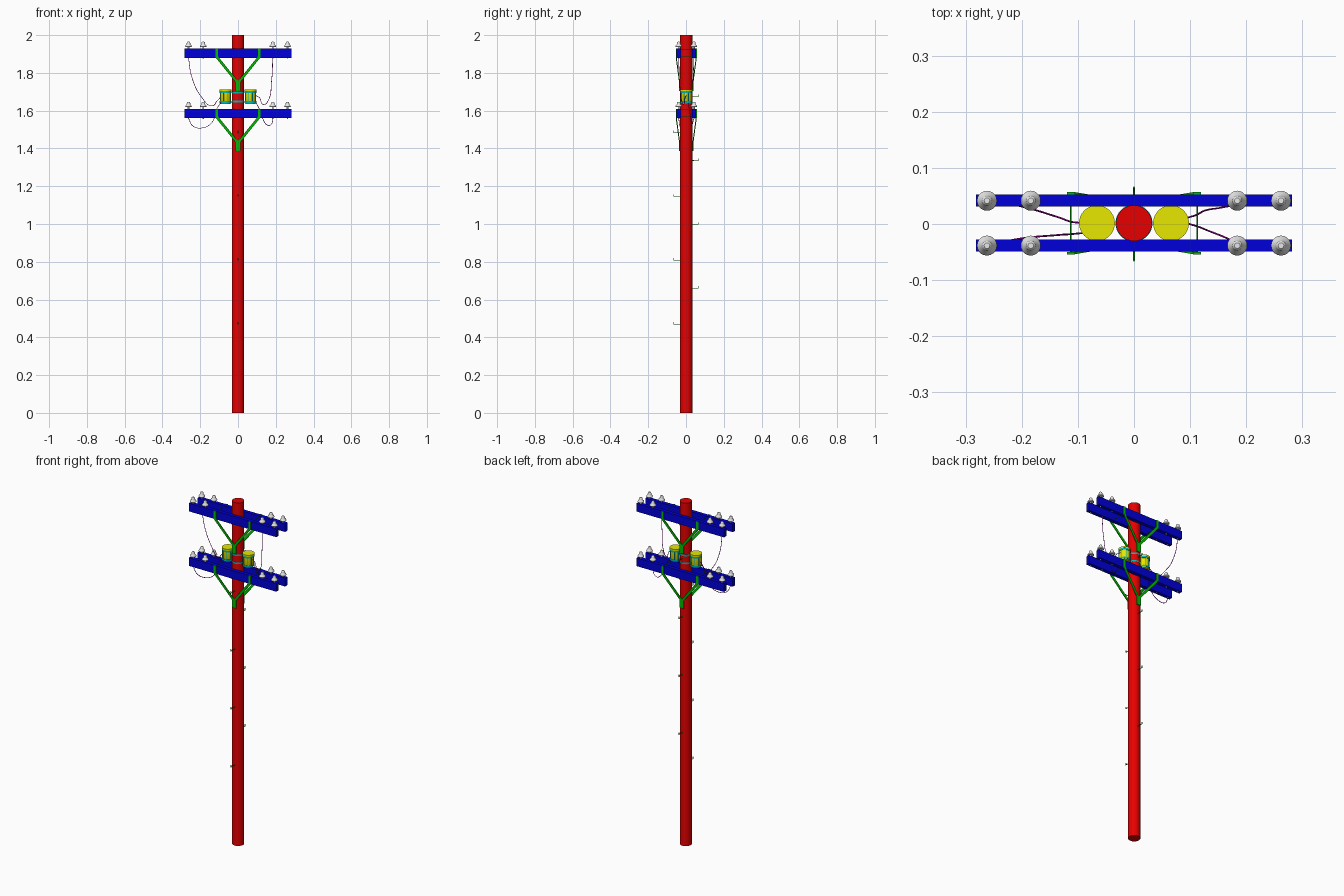
import bpy, bmesh, math
from mathutils import Vector, Matrix

cube = bpy.data.objects.get("Cube")
if cube:
    bpy.data.objects.remove(cube, do_unlink=True)


def material(name, r, g, b):
    m = bpy.data.materials.new(name)
    m.use_nodes = True
    m.diffuse_color = (r, g, b, 1)
    m.node_tree.nodes["Principled BSDF"].inputs["Base Color"].default_value = (r, g, b, 1)
    return m


RED = material("pole red", .8, 0, 0)
BLUE = material("arm blue", 0, 0, .7)
GREEN = material("bracket green", 0, .5, 0)
YELLOW = material("tank yellow", .8, .8, 0)
TEAL = material("band teal", 0, .5, .5)
GREY = material("insulator grey", .8, .8, .8)
PURPLE = material("wire purple", .35, 0, .35)
YC = .0015  # depth of the assembly centre


def finish(name, bm, mat):
    bmesh.ops.recalc_face_normals(bm, faces=bm.faces)
    me = bpy.data.meshes.new(name)
    bm.to_mesh(me)
    bm.free()
    me.materials.append(mat)
    ob = bpy.data.objects.new(name, me)
    bpy.context.collection.objects.link(ob)
    return ob


def lathe(name, profile, loc, mat, sides=32):
    """Revolve (radius, height) points around a vertical axis."""
    bm = bmesh.new()
    rings = []
    for r, z in profile:
        rings.append([bm.verts.new((loc[0] + r * math.cos(a), loc[1] + r * math.sin(a), loc[2] + z))
                      for a in (math.tau * i / sides for i in range(sides))])
    for lo, hi in zip(rings, rings[1:]):
        for i in range(sides):
            j = (i + 1) % sides
            bm.faces.new((lo[i], lo[j], hi[j], hi[i]))
    bm.faces.new(rings[0])
    bm.faces.new(rings[-1])
    ob = finish(name, bm, mat)
    bpy.ops.object.select_all(action='DESELECT')
    ob.select_set(True)
    bpy.context.view_layer.objects.active = ob
    bpy.ops.object.shade_smooth_by_angle(angle=math.radians(40))


def box(name, centre, size, mat):
    bm = bmesh.new()
    bmesh.ops.create_cube(bm, size=1, matrix=Matrix.Translation(centre) @ Matrix.Diagonal((*size, 1)))
    finish(name, bm, mat)


def bar(name, start, end, width, thick, mat):
    """Flat bar between two points, its thin side facing front and back."""
    p, q = Vector(start), Vector(end)
    z = (q - p).normalized()
    x = Vector((0, 1, 0)).cross(z).normalized()
    rot = Matrix((x, z.cross(x), z)).transposed().to_4x4()
    bm = bmesh.new()
    bmesh.ops.create_cube(bm, size=1, matrix=Matrix.Translation((p + q) / 2) @ rot
                          @ Matrix.Diagonal((width, thick, (q - p).length, 1)))
    finish(name, bm, mat)


def tube(name, points, radius, mat, kind='POLY'):
    cu = bpy.data.curves.new(name, 'CURVE')
    cu.dimensions = '3D'
    cu.bevel_depth = radius
    cu.bevel_resolution = 1
    cu.use_fill_caps = True
    if kind == 'BEZIER':
        sp = cu.splines.new('BEZIER')
        sp.bezier_points.add(len(points) - 1)
        for bp, p in zip(sp.bezier_points, points):
            bp.co = p
            bp.handle_left_type = bp.handle_right_type = 'AUTO'
    else:
        sp = cu.splines.new('POLY')
        sp.points.add(len(points) - 1)
        for pt, p in zip(sp.points, points):
            pt.co = (*p, 1)
    cu.materials.append(mat)
    ob = bpy.data.objects.new(name, cu)
    bpy.context.collection.objects.link(ob)


# Pole
lathe("pole", [(.032, 0), (.032, 2)], (0, YC, 0), RED)

# Two tiers of paired cross arms with insulators and V braces
insulator = [(.005, -.004), (.005, .009), (.016, .009), (.0178, .012), (.016, .017),
             (.010, .023), (.0095, .028), (.0085, .034), (.005, .037)]
for tier, z in (("lower", 1.586), ("upper", 1.904)):
    top, low = z + .024, z - .024
    for side, s in (("front", -1), ("back", 1)):
        y = YC + s * .04
        box(f"{tier}_{side}_arm", (0, y, z), (.564, .0215, .048), BLUE)
        for x in (-.262, -.184, .184, .262):
            lathe(f"{tier}_{side}_insulator", insulator, (x, y, top), GREY, 20)
            lathe(f"{tier}_{side}_pin", [(.003, 0), (.003, .006)], (x, y, low - .005), GREY, 8)
        for x in (-1, 1):
            face, hub = YC + s * .0535, YC + s * .036
            bar(f"{tier}_{side}_strap", (x * .112, face, low), (x * .112, face, top), .014, .004, GREEN)
            bar(f"{tier}_{side}_brace", (x * .112, face, low + .004), (x * .007, hub, z - .15), .014, .004, GREEN)
        box(f"{tier}_{side}_brace_foot", (0, hub, z - .172), (.026, .005, .054), GREEN)
    for x in (-.113, .113):
        for h in (-.019, .019):
            tube(f"{tier}_tie_rod", [(x, YC - .053, z + h), (x, YC + .053, z + h)], .0015, GREEN)

# Transformer tanks with bands and ribs
for side, x in (("right", -.066), ("left", .066)):
    lathe(f"{side}_tank", [(.027, 0), (.0295, .004), (.0295, .067), (.032, .067),
                           (.032, .076)], (x, YC, 1.636), YELLOW)
    for h in (.004, .057):
        lathe(f"{side}_tank_band", [(.0295, 0), (.0315, 0), (.0315, .01), (.0295, .01)],
              (x, YC, 1.636 + h), TEAL)
    for i in range(8):
        a = math.tau * (i + .5) / 8
        tube(f"{side}_tank_rib", [(x + .0295 * math.cos(a), YC + .0295 * math.sin(a), h)
                                  for h in (1.642, 1.70)], .0022, TEAL)

# Pole clamps holding the tanks
for h in (1.644, 1.690):
    lathe("pole_clamp", [(.031, 0), (.033, 0), (.033, .009), (.031, .009)], (0, YC, h), TEAL)

# Climbing steps alternating front and back
for side, s, first in (("front", -1, .47), ("back", 1, .66)):
    for i in range(4):
        z = first + i * .338
        tube(f"{side}_step", [(0, s * .025, z), (0, s * .065, z), (0, s * .065, z + .011)], .002, GREEN)

# Hanging wires from arms to tanks
wires = {
    "upper_right_wire": [(-.262, .0415, 1.88), (-.245, .038, 1.78), (-.195, .03, 1.675),
                         (-.135, .012, 1.625), (-.112, .004, 1.65), (-.095, .002, 1.668)],
    "lower_right_wire": [(-.262, -.0385, 1.56), (-.24, -.033, 1.52), (-.195, -.025, 1.508),
                         (-.14, -.02, 1.535), (-.112, -.018, 1.61), (-.09, -.016, 1.645)],
    "upper_left_wire": [(.184, -.0385, 1.88), (.178, -.034, 1.76), (.158, -.022, 1.65),
                        (.135, -.013, 1.632), (.112, -.004, 1.67), (.095, .001, 1.68)],
    "lower_left_wire": [(.184, .0415, 1.56), (.178, .034, 1.53), (.16, .03, 1.522),
                        (.13, .025, 1.56), (.108, .015, 1.62), (.09, .01, 1.648)],
}
for name, path in wires.items():
    tube(name, path, .0016, PURPLE, 'BEZIER')
